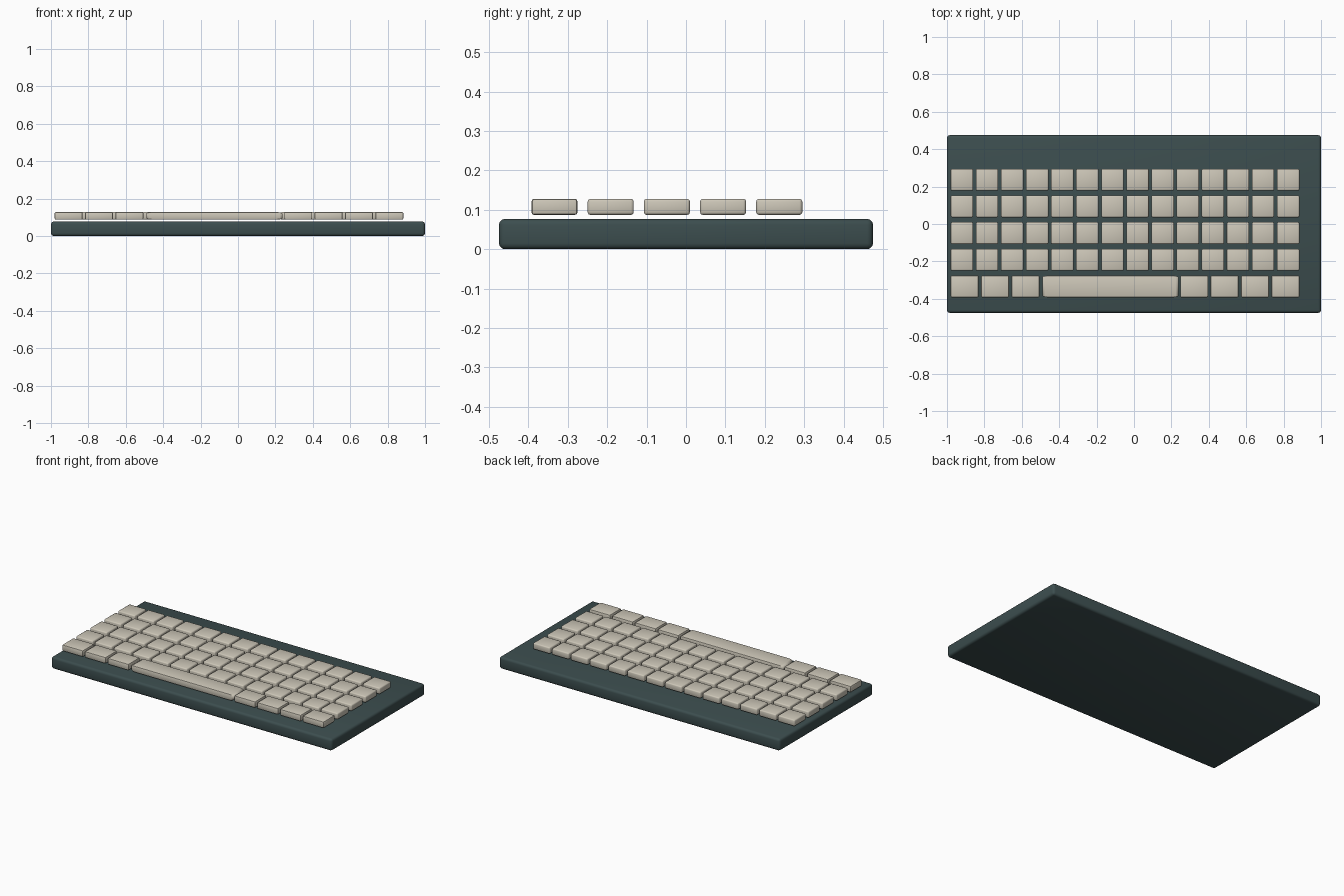
import bpy
import math

cube = bpy.data.objects.get("Cube")
if cube:
    bpy.data.objects.remove(cube, do_unlink=True)


def material(name, color):
    mat = bpy.data.materials.new(name)
    mat.use_nodes = True
    mat.diffuse_color = color
    mat.node_tree.nodes["Principled BSDF"].inputs["Base Color"].default_value = color
    return mat


slate = material("dark slate", (0.045, 0.075, 0.077, 1))
cream = material("warm cream", (0.61, 0.57, 0.48, 1))


def block(name, center, size, mat, bevel, segments, soft=False):
    """Box with rounded edges; soft blends the shading over every edge."""
    bpy.ops.mesh.primitive_cube_add(size=1, location=center)
    obj = bpy.context.object
    obj.name = name
    obj.scale = size
    bpy.ops.object.transform_apply(location=False, rotation=False, scale=True)
    mod = obj.modifiers.new("rounded edges", "BEVEL")
    mod.width = bevel
    mod.segments = segments
    bpy.ops.object.modifier_apply(modifier=mod.name)
    if soft:
        bpy.ops.object.shade_smooth()
    else:
        bpy.ops.object.shade_smooth_by_angle(angle=math.radians(35))
    obj.data.materials.append(mat)
    return obj


# Case
block("case", (0, 0, 0.0385), (2, 0.95, 0.077), slate, 0.015, 3)

# Key grid dimensions
KEY_Z, KEY_HEIGHT, KEY_DEPTH = 0.1075, 0.041, 0.117
ROW_START, ROW_PITCH = -0.334, 0.1427
LEFT_EDGE, RIGHT_EDGE = -0.98, 0.884


def key(name, x, row, width, soft):
    y = ROW_START + row * ROW_PITCH
    return block(name, (x, y, KEY_Z), (width, KEY_DEPTH, KEY_HEIGHT),
                 cream, 0.007, 2, soft)


# Four upper rows of square keys
COLUMNS, KEY_WIDTH = 14, 0.12
pitch = (RIGHT_EDGE - LEFT_EDGE - KEY_WIDTH) / (COLUMNS - 1)
for row in range(1, 5):
    for col in range(COLUMNS):
        x = LEFT_EDGE + KEY_WIDTH / 2 + col * pitch
        key(f"key_row{row}_{col + 1}", x, row, KEY_WIDTH, True)

# Bottom row: three wide keys, the space bar, four wide keys
WIDE, WIDE_PITCH = 0.149, 0.1625
for i in range(3):
    key(f"left_modifier_key_{i + 1}", LEFT_EDGE + WIDE / 2 + i * WIDE_PITCH, 0, WIDE, False)
for i in range(4):
    key(f"right_modifier_key_{i + 1}", RIGHT_EDGE - WIDE / 2 - i * WIDE_PITCH, 0, WIDE, False)

# Space bar, with its rounding stretched along its length
SPACE_WIDTH, STRETCH = 0.727, 5
space_bar = key("space_bar", -0.126, 0, SPACE_WIDTH / STRETCH, False)
space_bar.scale.x = STRETCH
